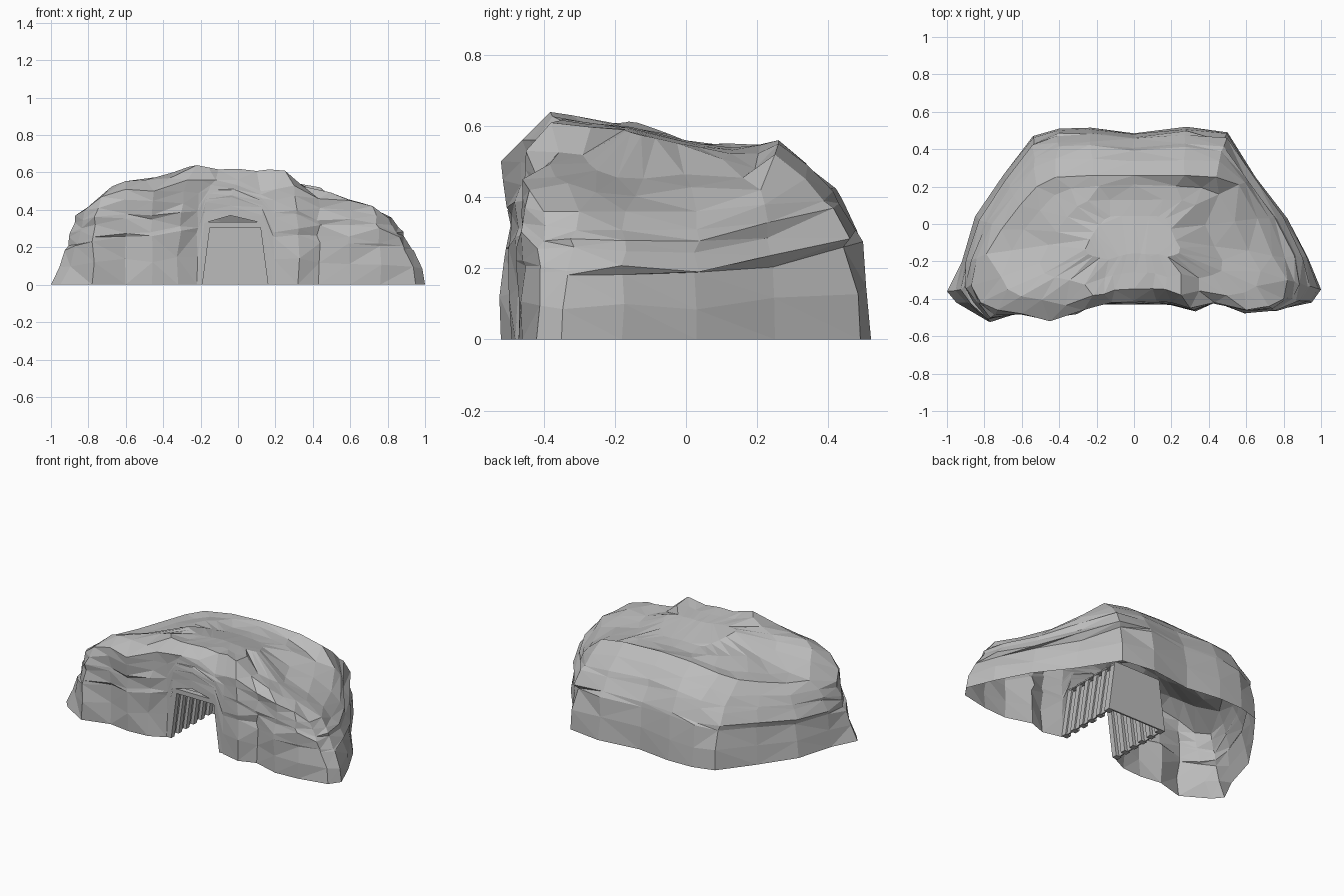
import bpy, bmesh, random
from mathutils import Vector

random.seed(4)
cube = bpy.data.objects.get("Cube")
if cube:
    bpy.data.objects.remove(cube, do_unlink=True)

stone = bpy.data.materials.new("stone_grey")
stone.use_nodes = True
GREY = (0.5, 0.5, 0.5, 1)
stone.diffuse_color = GREY
stone.node_tree.nodes["Principled BSDF"].inputs["Base Color"].default_value = GREY


def finish(name, bm):
    mesh = bpy.data.meshes.new(name)
    bm.to_mesh(mesh)
    bm.free()
    obj = bpy.data.objects.new(name, mesh)
    obj.data.materials.append(stone)
    bpy.context.scene.collection.objects.link(obj)
    return obj


def lookup(profile, t):
    """Piecewise linear height along a silhouette profile."""
    if t <= profile[0][0]:
        return profile[0][1]
    for (a, za), (b, zb) in zip(profile, profile[1:]):
        if t <= b:
            return za + (zb - za) * (t - a) / (b - a)
    return profile[-1][1]


# Roof heights across the width, along the depth, and along the lower left shoulder
ACROSS = [(-.88, .36), (-.8, .45), (-.73, .53), (-.6, .56), (-.45, .58), (-.27, .65), (-.15, .625),
          (0, .63), (.3, .61), (.4, .53), (.58, .51), (.7, .47), (.8, .36)]
ALONG = [(-.52, .53), (-.45, .6), (-.39, .65), (-.33, .635), (-.19, .625), (0, .575), (.1, .555), (.26, .56)]
SHOULDER = [(-.38, .52), (-.19, .48), (-.05, .44), (.2, .53), (.26, .52)]


def roof(x, y):
    z = lookup(ACROSS, x) * lookup(ALONG, y) / .65
    if x > .27:
        z = min(z, lookup(SHOULDER, y) - .3 * (x - .4))
    if x < -.3:
        z = min(z, .56 + .35 * (x + .3) + .5 * max(0, -.15 - y))
    return z


# Foot x, y and crest x, y, z for each column round the mound
COLUMNS = [
    (-1, -.36, -.87, -.33, .37), (-.95, -.42, -.82, -.42, .4), (-.78, -.52, -.73, -.46, .47),
    (-.6, -.47, -.6, -.48, .51), (-.46, -.49, -.45, -.52, .5), (-.32, -.48, -.27, -.46, .56),
    (-.22, -.43, -.2, -.44, .56), (-.18, -.43, -.12, -.42, .56), (-.04, -.43, 0, -.41, .56),
    (.13, -.43, .12, -.41, .5), (.19, -.43, .2, -.42, .51), (.32, -.46, .3, -.45, .53),
    (.43, -.42, .43, -.42, .46), (.6, -.47, .6, -.46, .45), (.76, -.46, .72, -.44, .42),
    (.95, -.42, .8, -.4, .36), (1, -.35, .82, -.3, .36), (.93, -.18, .74, -.17, .36),
    (.82, .03, .66, .03, .36), (.65, .25, .56, .21, .42), (.5, .49, .44, .25, .52),
    (.28, .52, .27, .26, .55), (0, .485, 0, .26, .56), (-.23, .515, -.22, .26, .55),
    (-.4, .51, -.42, .25, .52), (-.54, .47, -.52, .2, .49), (-.7, .26, -.61, .1, .46),
    (-.85, .04, -.71, -.03, .43), (-.92, -.2, -.79, -.16, .42)]
ARCH = {7: .33, 8: .37, 9: .33}                 # columns that start above the opening
CORNERS = {0: .7, 1: .7, 15: 1.5, 16: 1.5}      # flare of the front corner feet
LEDGES = {17: 1, 18: 1, 19: 1, 20: .8, 26: .5, 27: .7, 28: .4}
# Height fraction, inward fraction, extra inset for the side ledges
ROWS = [(0, 0, 0), (.26, .03, .01), (.5, .12, .02), (.55, .15, -.01), (.7, .32, .01),
        (.76, .4, 0), (.88, .65, 0), (1, 1, 0)]
ROOF_RINGS = (.82, .58, .3)
HUB = Vector((0, -.05, 0))


def jitter(size):
    return Vector([random.uniform(-size, size) for _ in range(3)])


def build_mound():
    bm = bmesh.new()
    rings = [[] for _ in range(len(ROWS) + len(ROOF_RINGS))]
    for i, (fx, fy, cx, cy, cz) in enumerate(COLUMNS):
        foot = Vector((fx, fy, ARCH.get(i, 0)))
        crest = Vector((cx, cy, cz))
        outward = (foot - HUB)
        outward.z = 0
        outward.normalize()
        for r, (up, inward, ledge) in enumerate(ROWS):
            if i in CORNERS:
                inward = up ** CORNERS[i]
            p = foot.lerp(crest, inward)
            p.z = foot.z + (crest.z - foot.z) * up
            p -= outward * ledge * LEDGES.get(i, 0)
            if 0 < r < len(ROWS) - 1:
                p += jitter(.004 if 5 < i < 11 else .01)
            rings[r].append(bm.verts.new(p))
        for k, scale in enumerate(ROOF_RINGS):
            p = HUB.lerp(crest, scale)
            p.z = roof(p.x, p.y)
            p += jitter(.01 * scale * scale)
            rings[len(ROWS) + k].append(bm.verts.new(p))
    n = len(COLUMNS)
    for low, high in zip(rings, rings[1:]):
        for i in range(n):
            j = (i + 1) % n
            bm.faces.new((low[i], low[j], high[j], high[i]))
    # Close the summit with broad facets
    bm.faces.new(rings[-1])
    bmesh.ops.triangulate(bm, faces=bm.faces[:])
    bmesh.ops.recalc_face_normals(bm, faces=bm.faces[:])
    finish("rock_mound", bm)


def prism(name, outline, y0, y1):
    """Extrude an x-z outline along y."""
    bm = bmesh.new()
    front = [bm.verts.new((x, y0, z)) for x, z in outline]
    back = [bm.verts.new((x, y1, z)) for x, z in outline]
    bm.faces.new(front)
    bm.faces.new(back[::-1])
    for i in range(len(outline)):
        j = (i + 1) % len(outline)
        bm.faces.new((front[j], front[i], back[i], back[j]))
    bmesh.ops.recalc_face_normals(bm, faces=bm.faces[:])
    finish(name, bm)


build_mound()

# Tunnel frames: leaning posts carrying a cross beam
MID, FOOT, HEAD, TOP, FRONT, STEP = -.015, .215, .17, .305, -.425, .078
for k in range(6):
    y = FRONT + k * STEP
    for label, s in (("left", 1), ("right", -1)):
        prism(f"{label}_post_{k}", [(MID + s * FOOT, 0), (MID + s * (FOOT - .04), 0),
                                    (MID + s * (HEAD - .035), TOP), (MID + s * HEAD, TOP)], y, y + .035)
    prism(f"cross_beam_{k}", [(MID - HEAD, TOP), (MID + HEAD, TOP),
                              (MID + HEAD - .005, TOP + .03), (MID - HEAD + .005, TOP + .03)], y, y + .035)

# Tunnel lining: side walls, ceiling and end wall
END = FRONT + 5 * STEP + .035
for label, s in (("left", 1), ("right", -1)):
    prism(f"{label}_tunnel_wall", [(MID + s * (FOOT - .01), 0), (MID + s * (FOOT - .018), 0),
                                   (MID + s * (HEAD - .018), TOP), (MID + s * (HEAD - .01), TOP)],
          FRONT + .01, END)
prism("tunnel_ceiling", [(MID - HEAD, TOP + .015), (MID + HEAD, TOP + .015),
                         (MID + HEAD, TOP + .022), (MID - HEAD, TOP + .022)], FRONT + .01, END)
prism("end_wall", [(MID - FOOT, 0), (MID + FOOT, 0), (MID + HEAD, TOP + .03), (MID - HEAD, TOP + .03)],
      END, END + .01)
